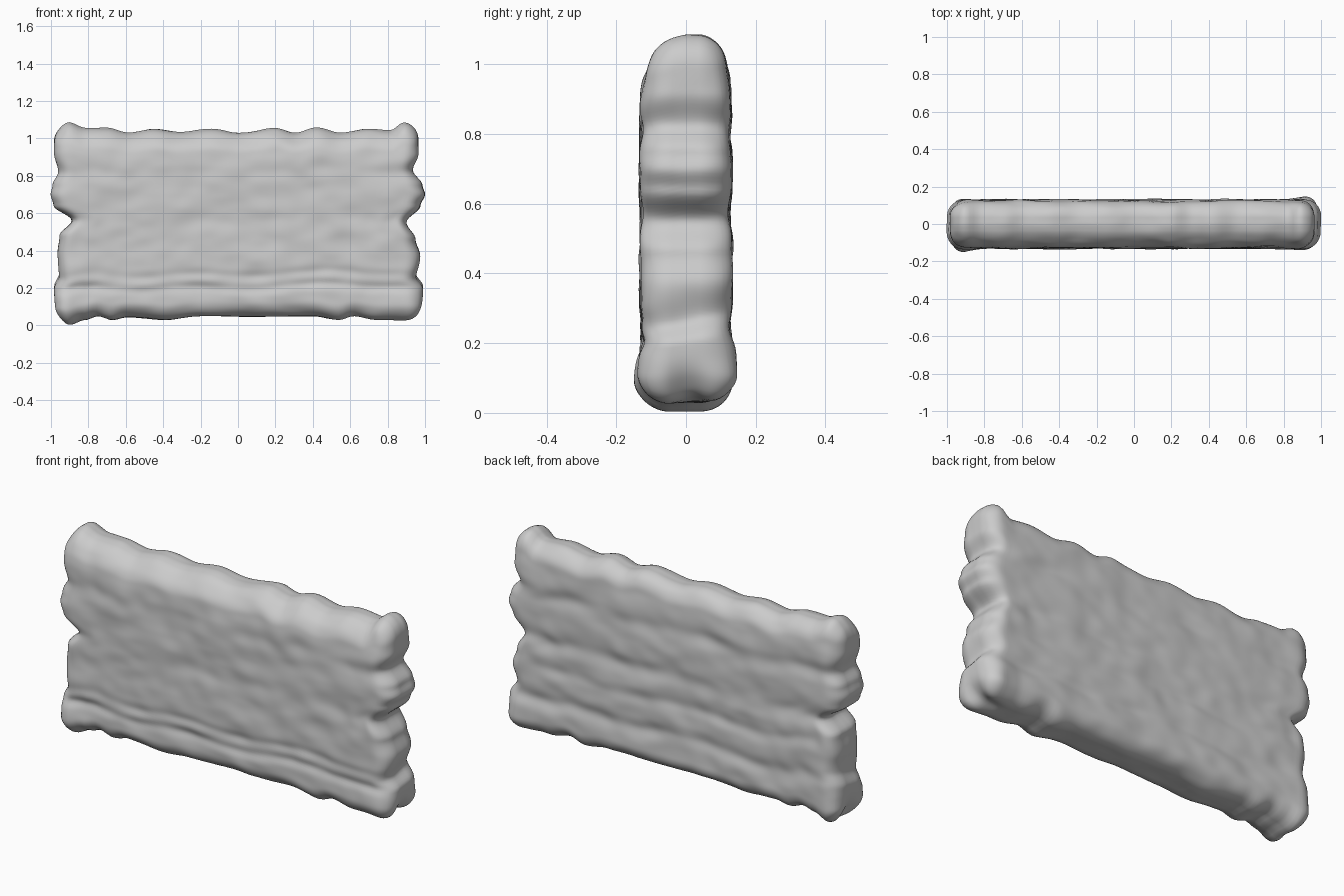
import bpy, bmesh, math
from mathutils import Vector, noise

if "Cube" in bpy.data.objects:
    bpy.data.objects.remove(bpy.data.objects["Cube"])


def profile(points, t):
    """Eased interpolation along (position, value) points."""
    if t <= points[0][0]:
        return points[0][1]
    for (a, va), (b, vb) in zip(points, points[1:]):
        if t <= b:
            s = (t - a) / (b - a)
            return va + (vb - va) * s * s * (3 - 2 * s)
    return points[-1][1]


def bump(t, centre, width):
    return math.exp(-((t - centre) / width) ** 2)


# Outline of the slab: end lobes by height, top and bottom edges by length
RIGHT_END = [(0, .97), (.1, .985), (.2, .985), (.27, .955), (.38, .965), (.48, .955),
             (.56, .89), (.64, .985), (.7, 1), (.75, .99), (.82, .96), (.93, .985), (1.06, .98)]
LEFT_END = [(.04, .985), (.2, .99), (.27, .95), (.37, .975), (.46, .95), (.55, .9),
            (.64, .975), (.7, 1), (.75, .985), (.83, .935), (.92, .965), (1.06, .965)]
TOP = [(-.98, 1.075), (-.92, 1.085), (-.82, 1.055), (-.7, 1.055), (-.58, 1.03), (-.45, 1.05),
       (-.3, 1.035), (-.15, 1.05), (0, 1.03), (.2, 1.055), (.31, 1.03), (.42, 1.055),
       (.55, 1.03), (.7, 1.05), (.83, 1.04), (.91, 1.085), (.98, 1.08)]
BOTTOM = [(-.99, .01), (-.93, 0), (-.84, .03), (-.76, .05), (-.68, .03), (-.6, .045),
          (-.4, .03), (-.2, .05), (.2, .045), (.4, .05), (.54, .03), (.62, .05),
          (.75, .03), (.95, .025)]
# Grooves as (height, width, depth)
FRONT_GROOVES = [(.2, .025, .011), (.27, .025, .007), (.56, .04, .003), (.81, .04, .003)]
BACK_GROOVES = [(.25, .04, .013), (.42, .035, .006), (.57, .045, .01), (.81, .045, .007)]
TAPER = [(.84, 1), (1.06, .88)]
CORE, RADIUS = Vector((1, .13, .53)), .09


def shape(co):
    """Turn a point of the unit cube into a point of the lumpy slab."""
    # Rounded box
    p = Vector(c * h for c, h in zip(co, CORE))
    inner = Vector(max(-h + RADIUS, min(h - RADIUS, c)) for c, h in zip(p, CORE))
    off = p - inner
    n = off.normalized()
    p = inner + n * max(abs(c) for c in off)
    # Edge outlines, with the top sloping down to the front
    x, y = p.x, p.y
    t = (p.z + CORE.z) / (2 * CORE.z)
    lo, hi = profile(BOTTOM, x), profile(TOP, x)
    lo += .02 * bump(y, .02, .04) * bump(x, .93, .08)
    hi -= profile([(-.13, .03), (.01, 0)], y)
    z = lo + (hi - lo) * t
    lobes = LEFT_END if x > 0 else RIGHT_END
    tilt = .2 * y * bump(z, .27, .1)
    end = profile(lobes, z - tilt)
    end -= .03 * bump(y, 0, .05) * bump(z, .06, .06)
    x_new = x * (1 + (end - 1) * abs(x) ** 4)
    # Face grooves, wavering along the length
    tip = max(0, (abs(x) - .8) / .2)
    waver = .04 * noise.noise(Vector((x * 3, 3, y * 2)))
    grooves = BACK_GROOVES if y > 0 else FRONT_GROOVES
    dent = sum(d * bump(z + waver, g, w) for g, w, d in grooves)
    dent *= .8 + 1.1 * noise.noise(Vector((x * 3.5, z * 4, 5)))
    dent += tip * (.018 * bump(z, .57, .045) + .006 * bump(z, .82, .04))
    swell = .024 * bump(z, .1, .09) * tip * (1.3 if x * y > 0 else .5)
    y_new = y * profile(TAPER, z) + (swell - dent) * y / CORE.y
    # Uneven surface, stretched along the length
    broad = noise.noise(Vector((x * 5, y * 9, z * 8)))
    fine = noise.noise(Vector((x * 10, y * 12 + 7, z * 13)))
    lump = .007 * broad + .005 * fine
    return Vector((x_new + n.x * lump * .5, y_new + n.y * lump, z + n.z * lump * .6))


# Slab
bm = bmesh.new()
bmesh.ops.create_cube(bm, size=2)
bmesh.ops.subdivide_edges(bm, edges=bm.edges[:], cuts=90, use_grid_fill=True)
for v in bm.verts:
    v.co = shape(v.co)
for f in bm.faces:
    f.smooth = True
bmesh.ops.recalc_face_normals(bm, faces=bm.faces[:])
mesh = bpy.data.meshes.new("lumpy_slab")
bm.to_mesh(mesh)
bm.free()
slab = bpy.data.objects.new("lumpy_slab", mesh)
bpy.context.collection.objects.link(slab)

# Material
grey = bpy.data.materials.new("pale_grey")
grey.use_nodes = True
colour = (.6, .6, .6, 1)
grey.diffuse_color = colour
grey.node_tree.nodes["Principled BSDF"].inputs["Base Color"].default_value = colour
mesh.materials.append(grey)
